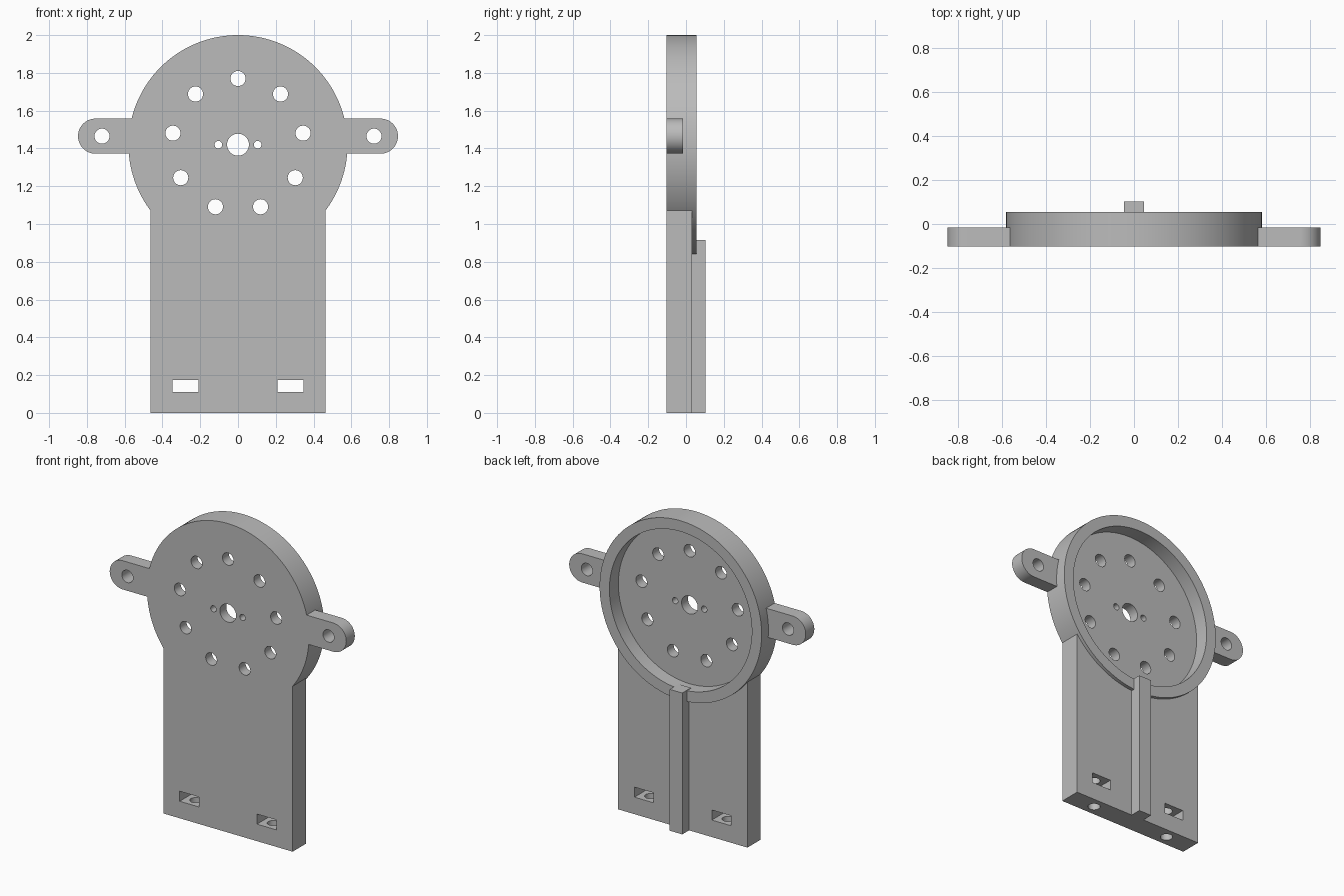
import bpy
from math import sin, cos, pi, radians
from mathutils import Matrix

if "Cube" in bpy.data.objects:
    bpy.data.objects.remove(bpy.data.objects["Cube"], do_unlink=True)

FRONT, PLATE_BACK, RING_BACK, RIB_BACK = -0.1025, 0.033, 0.055, 0.1025
EAR_BACK, FLOOR = -0.015, -0.037
HUB_Z, EAR_Z = 1.42, 1.465
HALF_WIDTH = 0.463

grey = bpy.data.materials.new("plain grey")
grey.use_nodes = True
grey.diffuse_color = (0.5, 0.5, 0.5, 1)
grey.node_tree.nodes["Principled BSDF"].inputs["Base Color"].default_value = (0.5, 0.5, 0.5, 1)


def finish(name):
    obj = bpy.context.object
    obj.name = name
    obj.data.materials.clear()
    obj.data.materials.append(grey)
    return obj


def box(name, x0, x1, y0, y1, z0, z1):
    bpy.ops.mesh.primitive_cube_add(size=1)
    size = Matrix.Diagonal((x1 - x0, y1 - y0, z1 - z0, 1))
    place = Matrix.Translation(((x0 + x1) / 2, (y0 + y1) / 2, (z0 + z1) / 2))
    bpy.context.object.data.transform(place @ size)
    return finish(name)


def disc(name, x, z, radius, y0, y1, sides=48):
    """Cylinder lying along y."""
    bpy.ops.mesh.primitive_cylinder_add(vertices=sides, radius=radius, depth=y1 - y0)
    turn = Matrix.Rotation(pi / 2, 4, 'X')
    bpy.context.object.data.transform(Matrix.Translation((x, (y0 + y1) / 2, z)) @ turn)
    return finish(name)


def combine(body, parts, operation):
    for part in parts:
        part.hide_render = True
        mod = body.modifiers.new(part.name, 'BOOLEAN')
        mod.operation, mod.solver, mod.object = operation, 'EXACT', part
        bpy.ops.object.select_all(action='DESELECT')
        body.select_set(True)
        bpy.context.view_layer.objects.active = body
        bpy.ops.object.modifier_apply(modifier=mod.name)
        bpy.data.objects.remove(part, do_unlink=True)


# Round head, stem plate and side ears
body = disc("mounting_bracket", 0, HUB_Z, 0.58, FRONT, RING_BACK, 128)
solids = [box("stem_plate", -HALF_WIDTH, HALF_WIDTH, FRONT, PLATE_BACK, 0, 1.2)]
for side in (-1, 1):
    inner, outer = sorted((side * 0.45, side * 0.754))
    solids.append(box("ear_arm", inner, outer, FRONT, EAR_BACK, EAR_Z - 0.093, EAR_Z + 0.093))
    solids.append(disc("ear_tip", side * 0.754, EAR_Z, 0.093, FRONT, EAR_BACK))
combine(body, solids, 'UNION')

# Recess at the back of the head
cutters = [disc("recess_cutter", 0, HUB_Z, 0.51, FLOOR, 0.3, 128)]

# Hub hole and ring of bolt holes
cutters.append(disc("hub_cutter", 0, HUB_Z, 0.058, -0.3, 0.3))
for i in range(9):
    a = radians(40 * i)
    cutters.append(disc("bolt_cutter", 0.35 * sin(a), HUB_Z + 0.35 * cos(a), 0.04, -0.3, 0.3, 32))

# Pin holes, ear holes, nut slots and the screw holes from below
for side in (-1, 1):
    cutters.append(disc("pin_cutter", side * 0.104, HUB_Z, 0.02, -0.3, 0.3, 24))
    cutters.append(disc("ear_cutter", side * 0.72, EAR_Z, 0.04, -0.3, 0.3, 32))
    x = side * 0.277
    cutters.append(box("slot_cutter", x - 0.069, x + 0.069, -0.3, 0.3, 0.11, 0.175))
    bpy.ops.mesh.primitive_cylinder_add(vertices=32, radius=0.036, depth=0.4)
    bpy.context.object.data.transform(Matrix.Translation((x, (FRONT + PLATE_BACK) / 2, 0.1)))
    cutters.append(finish("screw_cutter"))
combine(body, cutters, 'DIFFERENCE')

# Stiffening rib down the back of the stem
rib = box("back_rib", -0.045, 0.045, PLATE_BACK - 0.02, RIB_BACK, 0, 0.915)
combine(body, [rib], 'UNION')

bpy.context.view_layer.objects.active = body
body.select_set(True)
bpy.ops.object.shade_smooth_by_angle(angle=radians(30))
